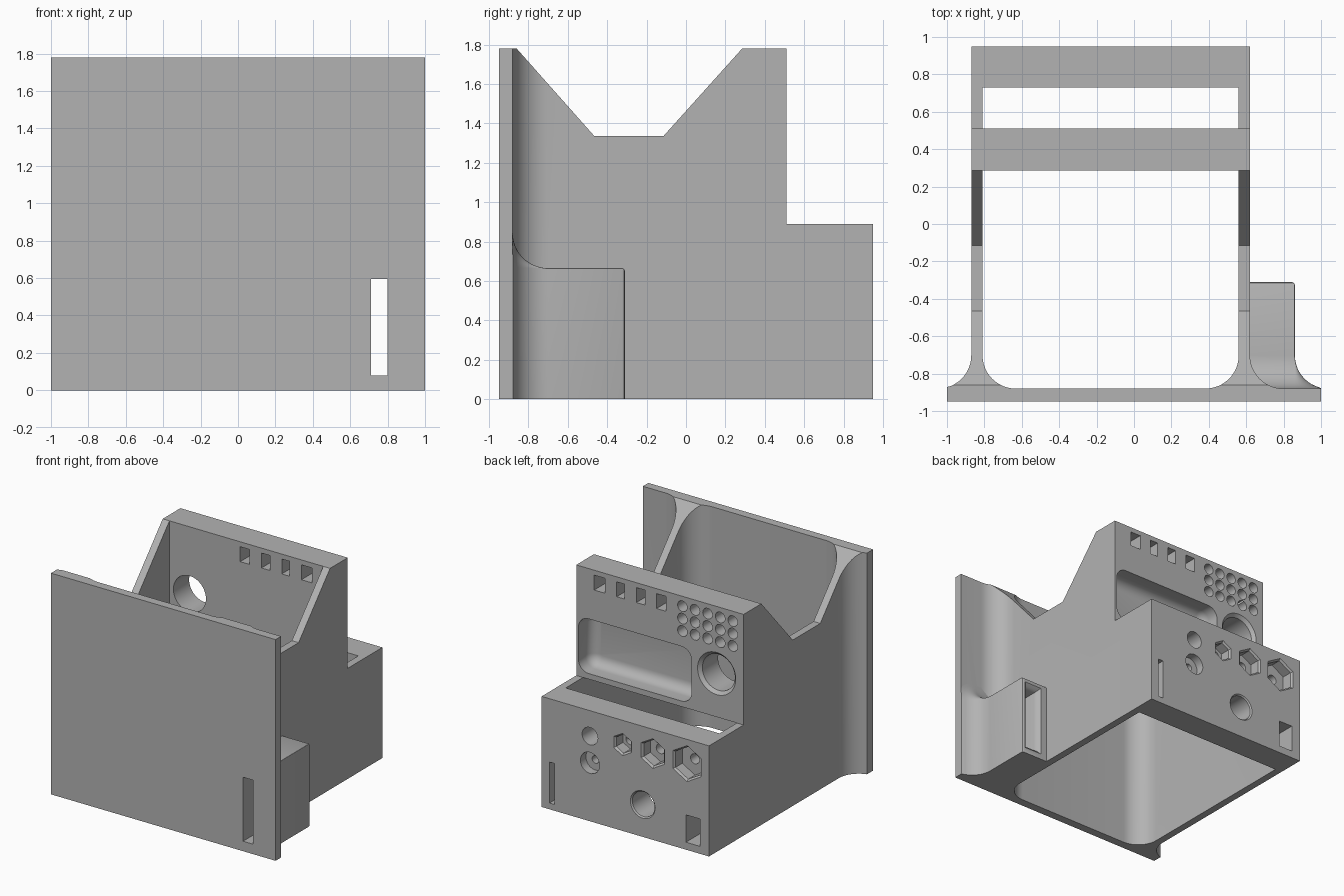
import bpy, bmesh
from math import sin, cos, pi, radians

if "Cube" in bpy.data.objects:
    bpy.data.objects.remove(bpy.data.objects["Cube"], do_unlink=True)

grey = bpy.data.materials.new("plain grey")
grey.use_nodes = True
grey.diffuse_color = (0.45, 0.45, 0.45, 1)
grey.node_tree.nodes["Principled BSDF"].inputs["Base Color"].default_value = (0.45, 0.45, 0.45, 1)

R = 0.178            # large fillet radius
TOP, LEDGE = 1.78, 0.89
LEFT, RIGHT = -0.87, 0.62    # outer faces of the side walls
UP_FACE, LOW_FACE = 0.51, 0.95   # rear faces of the two back walls


def loft(name, rings):
    """Closed solid through rings of equal point count."""
    bm = bmesh.new()
    vs = [[bm.verts.new(p) for p in ring] for ring in rings]
    n = len(rings[0])
    for a, b in zip(vs, vs[1:]):
        for i in range(n):
            j = (i + 1) % n
            bm.faces.new((a[i], a[j], b[j], b[i]))
    bm.faces.new(vs[0])
    bm.faces.new(vs[-1])
    bmesh.ops.recalc_face_normals(bm, faces=bm.faces)
    mesh = bpy.data.meshes.new(name)
    bm.to_mesh(mesh)
    bm.free()
    mesh.materials.append(grey)
    ob = bpy.data.objects.new(name, mesh)
    bpy.context.collection.objects.link(ob)
    return ob


def prism_z(name, pts, z0, z1):
    return loft(name, [[(x, y, z) for x, y in pts] for z in (z0, z1)])


def prism_x(name, pts, x0, x1):
    return loft(name, [[(x, y, z) for y, z in pts] for x in (x0, x1)])


def box(name, x0, x1, y0, y1, z0, z1):
    return prism_z(name, [(x0, y0), (x1, y0), (x1, y1), (x0, y1)], z0, z1)


def arc(cx, cy, r, a0, a1, n=12):
    angles = [radians(a0 + (a1 - a0) * i / n) for i in range(n + 1)]
    return [(cx + r * cos(a), cy + r * sin(a)) for a in angles]


def boolean(target, tool, operation="DIFFERENCE"):
    mod = target.modifiers.new("boolean", "BOOLEAN")
    mod.operation, mod.object, mod.solver = operation, tool, "EXACT"
    bpy.context.view_layer.update()
    dg = bpy.context.evaluated_depsgraph_get()
    mesh = bpy.data.meshes.new_from_object(target.evaluated_get(dg))
    target.modifiers.clear()
    target.data = mesh


def cut(target, *tools):
    for tool in tools:
        boolean(target, tool)
        bpy.data.objects.remove(tool, do_unlink=True)


def drill(x, z, r, face, depth, sides=32, rim=0.0):
    """Round or hexagonal hole cutter into a rear face, with a chamfered rim."""
    steps = [(face + 0.02, r + rim), (face, r + rim), (face - rim, r), (face - depth, r)]
    if not rim:
        steps = [steps[0], steps[3]]
    return loft("hole_cutter", [[(x + s * sin(2 * pi * i / sides), y, z + s * cos(2 * pi * i / sides))
                                 for i in range(sides)] for y, s in steps])


def rounded_rect(x0, x1, z0, z1, r, y):
    pts = (arc(x1 - r, z1 - r, r, 0, 90, 8) + arc(x0 + r, z1 - r, r, 90, 180, 8)
           + arc(x0 + r, z0 + r, r, 180, 270, 8) + arc(x1 - r, z0 + r, r, 270, 360, 8))
    return [(x, y, z) for x, z in pts]


# Body outline: front plate flaring into the side walls
fy = -0.88 + R
flare_r = arc(RIGHT + R, fy, R, 270, 180)
flare_l = [(x, y) for x, y in arc(LEFT - R, fy, R, 360, 270) if x > -1]
outline = ([(-1, -0.95), (1, -0.95), (1, -0.88)] + flare_r
           + [(RIGHT, LOW_FACE), (LEFT, LOW_FACE)] + flare_l + [(-1, -0.872)])
body = prism_z("holder_body", outline, 0, TOP)

# Hollow interior, rear ledge and sloped side notches
inner = (arc(-0.81 + R, fy, R, 180, 270) + arc(0.56 - R, fy, R, 270, 360)
         + [(0.56, 0.73), (-0.81, 0.73)])
cut(body,
    prism_z("interior_cutter", inner, -0.2, 2),
    box("ledge_cutter", -1.2, 1.2, UP_FACE, 1.2, LEDGE, 2),
    prism_x("notch_cutter", [(-0.86, TOP), (-0.465, 1.335), (-0.115, 1.335), (0.285, TOP),
                             (0.285, 2), (-0.86, 2)], -1.2, 1.2))

# Upper back wall
wall = box("upper_back_wall", -0.84, 0.59, 0.285, UP_FACE, LEDGE, TOP)
boolean(body, wall, "UNION")
bpy.data.objects.remove(wall, do_unlink=True)

# Upper wall: four slots, grid of small holes, funnel hole, tray recess
for x0, x1 in ((0.365, 0.46), (0.19, 0.26), (0.01, 0.085), (-0.18, -0.095)):
    cut(body, box("slot_cutter", x0, x1, 0.2, 0.6, 1.62, 1.74))
for col in range(5):
    for row in range(3):
        cut(body, drill(-0.325 - 0.112 * col, 1.70 - 0.1 * row, 0.043, UP_FACE, 0.17, 20))
cut(body, drill(-0.63, 1.24, 0.145, UP_FACE, 0.3, 40, 0.025))
tray = [rounded_rect(-0.407, 0.6, 0.935, 1.375, 0.09, UP_FACE + 0.02)]
for i in range(7):
    a = i * pi / 12
    s = 0.08 * (1 - cos(a))
    tray.append(rounded_rect(-0.407 + s, 0.6 - s, 0.935 + s, 1.375 - s, 0.09 - s,
                             UP_FACE - 0.09 - 0.08 * sin(a)))
cut(body, loft("tray_cutter", tray))

# Lower wall: ruler slot, square slot, round holes, hexagonal sockets
cut(body, box("ruler_slot_cutter", 0.505, 0.55, 0.7, 1, 0.05, 0.38),
    box("square_slot_cutter", -0.79, -0.665, 0.7, 1, 0.06, 0.28),
    drill(0.19, 0.685, 0.07, LOW_FACE, 0.3),
    drill(0.19, 0.47, 0.085, LOW_FACE, 0.07),
    drill(0.19, 0.47, 0.03, LOW_FACE, 0.3, 16),
    drill(-0.28, 0.26, 0.1, LOW_FACE, 0.3, 32, 0.01))
for x, r in ((-0.10, 0.075), (-0.37, 0.105), (-0.675, 0.13)):
    cut(body, drill(x, 0.695, r, LOW_FACE, 0.1, 6, 0.015),
        drill(x, 0.695, 0.04, LOW_FACE, 0.3, 16))

# Side pillar flaring into the front plate
rings = []
profile = [(-0.31, -0.014), (-0.315, -0.005), (-0.325, 0.0)]
profile += [(y, x - RIGHT) for x, y in arc(RIGHT + R, fy, R, 180, 270)]
profile += [(-0.92, R)]
for y, o in profile:
    if o > 0.0005:
        corner = arc(0.86, 0.665, o, 0, 90, 8)
    else:
        corner = arc(0.855 + o, 0.66 + o, 0.005, 0, 90, 8)
    section = [(0.6, 0), (corner[0][0], 0)] + corner + [(0.6, corner[-1][1])]
    rings.append([(min(x, 1), y, z) for x, z in section])
pillar = loft("side_pillar", rings)

# Long slot through plate and pillar, widened at the pillar's rear face
for part in (body, pillar):
    slot = [(-1.1, 0), (-0.36, 0), (-0.33, 0.012), (-0.305, 0.04)]
    cut(part, loft("long_slot_cutter", [[(0.71 - w, y, 0.08 - w), (0.8 + w, y, 0.08 - w),
                                         (0.8 + w, y, 0.595 + w), (0.71 - w, y, 0.595 + w)]
                                        for y, w in slot]))

# Smooth fillets, keep hard edges sharp
for part in (body, pillar):
    bpy.ops.object.select_all(action="DESELECT")
    part.select_set(True)
    bpy.context.view_layer.objects.active = part
    bpy.ops.object.shade_smooth_by_angle(angle=radians(30))
